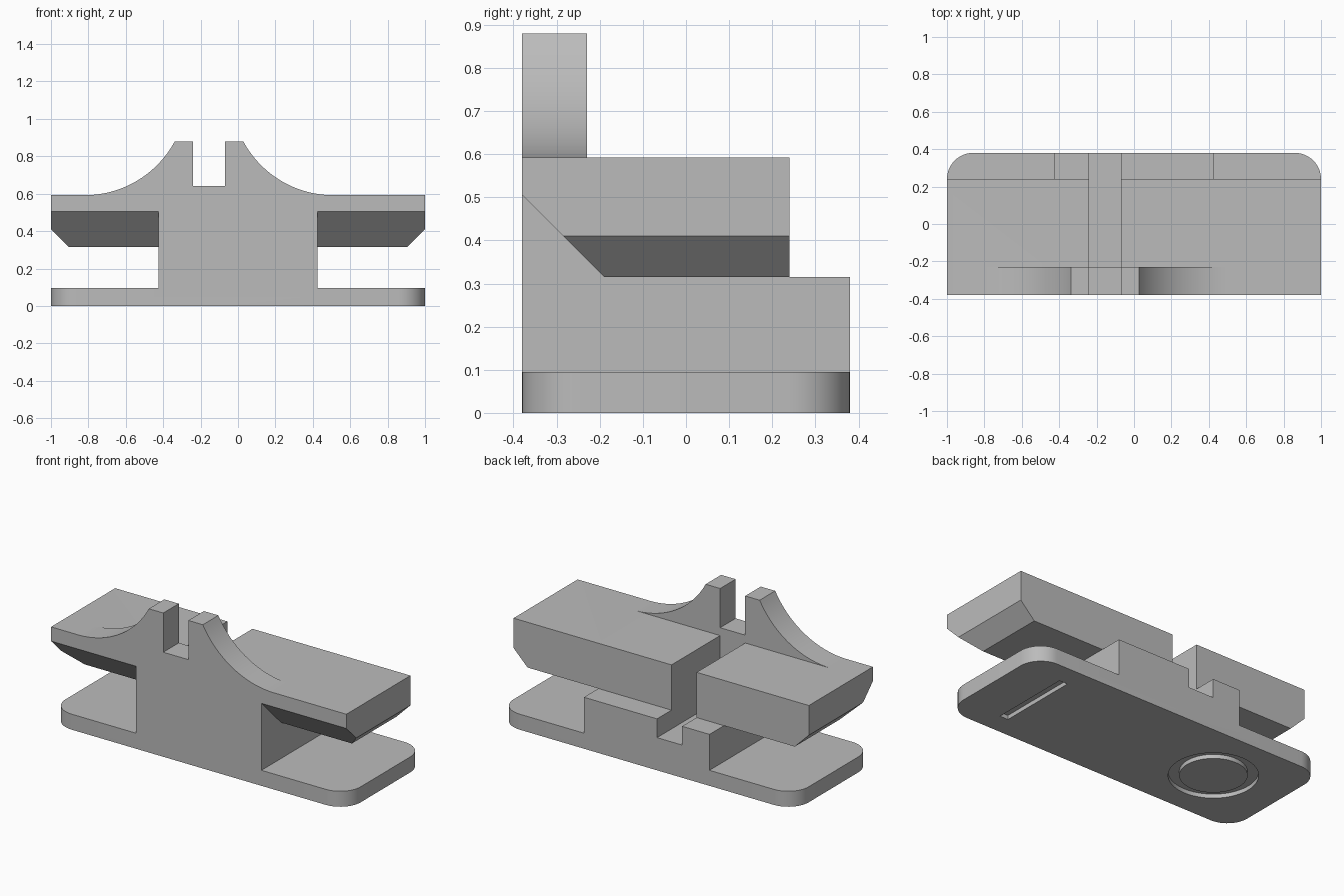
import bpy, bmesh
from math import pi, sin, cos, atan2, radians
from mathutils import Vector

cube = bpy.data.objects.get("Cube")
if cube:
    bpy.data.objects.remove(cube, do_unlink=True)

grey = bpy.data.materials.new("plain_grey")
grey.use_nodes = True
grey.diffuse_color = (0.5, 0.5, 0.5, 1)
grey.node_tree.nodes["Principled BSDF"].inputs["Base Color"].default_value = (0.5, 0.5, 0.5, 1)

# Axis order for each extrusion direction: (profile u, profile v, depth) -> xyz
PLACE = {"x": lambda u, v, d: (d, u, v),
         "y": lambda u, v, d: (u, d, v),
         "z": lambda u, v, d: (u, v, d)}


def extrude(name, axis, profile, low, high):
    """Solid made by sweeping a flat outline along one axis."""
    bm = bmesh.new()
    face = bm.faces.new([bm.verts.new(PLACE[axis](u, v, low)) for u, v in profile])
    ret = bmesh.ops.extrude_face_region(bm, geom=[face])
    moved = [g for g in ret["geom"] if isinstance(g, bmesh.types.BMVert)]
    bmesh.ops.translate(bm, verts=moved, vec=Vector(PLACE[axis](0, 0, high - low)))
    bmesh.ops.recalc_face_normals(bm, faces=bm.faces)
    mesh = bpy.data.meshes.new(name)
    bm.to_mesh(mesh)
    bm.free()
    mesh.materials.append(grey)
    obj = bpy.data.objects.new(name, mesh)
    bpy.context.collection.objects.link(obj)
    return obj


def box(name, x, y, z):
    return extrude(name, "z", [(x[0], y[0]), (x[1], y[0]), (x[1], y[1]), (x[0], y[1])], *z)


def arc(cx, cy, r, start, end, steps):
    angles = [start + (end - start) * i / steps for i in range(steps + 1)]
    return [(cx + r * cos(a), cy + r * sin(a)) for a in angles]


def circle(cx, cy, r, steps=64):
    return arc(cx, cy, r, 0, 2 * pi, steps)[:-1]


def combine(target, other, operation):
    mod = target.modifiers.new("combine", "BOOLEAN")
    mod.object, mod.operation, mod.solver = other, operation, "EXACT"
    bpy.context.view_layer.objects.active = target
    bpy.ops.object.modifier_apply(modifier=mod.name)
    bpy.data.objects.remove(other, do_unlink=True)


FRONT, BACK, SLAB_BACK = -0.38, 0.38, 0.24
BASE_TOP, LEDGE, SLAB_TOP, RIDGE_TOP = 0.095, 0.315, 0.592, 0.88
MID = -0.155            # centre of the ridge and slot
SLOT = (-0.24, -0.07)
RIDGE_BACK = -0.23

# Base plate with rounded corners
r = 0.14
outline = []
for i, (sx, sy) in enumerate([(1, 1), (-1, 1), (-1, -1), (1, -1)]):
    outline += arc(sx * (1 - r), sy * (BACK - r), r, i * pi / 2, (i + 1) * pi / 2, 12)
body = extrude("clip_body", "z", outline, 0, BASE_TOP)

# Central column with the lower ledge at the back
column = extrude("column", "x", [(FRONT, 0.05), (BACK, 0.05), (BACK, LEDGE), (SLAB_BACK, LEDGE),
                                 (SLAB_BACK, SLAB_TOP), (FRONT, SLAB_TOP)], -0.425, 0.425)

# Upper slab: sloped underside at the front, chamfered lower edges at both ends
slab = extrude("slab", "x", [(FRONT, 0.505), (-0.19, LEDGE), (SLAB_BACK, LEDGE),
                             (SLAB_BACK, SLAB_TOP), (FRONT, SLAB_TOP)], -1, 1)
ends = extrude("slab_ends", "y", [(-0.905, LEDGE), (0.905, LEDGE), (1, 0.41), (1, 0.7),
                                  (-1, 0.7), (-1, 0.41)], -0.5, 0.5)
combine(slab, ends, "INTERSECT")

# Front ridge with two concave flanks, mirrored about its centre
half_top, half_foot = 0.183, 0.665
dx, dz = half_foot - half_top, RIDGE_TOP - SLAB_TOP
radius = (dx * dx + dz * dz) / (2 * dz)
sweep = atan2(dx, radius - dz)
flank = arc(half_foot, SLAB_TOP + radius, radius, -pi / 2 - sweep, -pi / 2, 24)
right = flank + [(half_foot, 0.53)]
ridge_outline = [(MID + u, v) for u, v in right] + [(MID - u, v) for u, v in reversed(right)]
ridge = extrude("ridge", "y", ridge_outline, FRONT, RIDGE_BACK)

for part in (column, slab, ridge):
    combine(body, part, "UNION")

# Slot through the ridge, slab and ledge
combine(body, box("ridge_slot", SLOT, (-0.5, 0), (0.64, 1)), "DIFFERENCE")
combine(body, box("slab_slot", SLOT, (RIDGE_BACK, 0.5), (0.2, 1)), "DIFFERENCE")

# Straight groove and ring groove in the underside
combine(body, box("groove", (0.68, 0.735), (-0.25, 0.25), (-0.1, 0.025)), "DIFFERENCE")
ring = extrude("ring", "z", circle(-0.56, 0, 0.245), -0.1, 0.025)
combine(ring, extrude("ring_core", "z", circle(-0.56, 0, 0.185), -0.2, 0.1), "DIFFERENCE")
combine(body, ring, "DIFFERENCE")

bpy.ops.object.select_all(action="DESELECT")
body.select_set(True)
bpy.context.view_layer.objects.active = body
bpy.ops.object.shade_smooth_by_angle(angle=radians(25))
